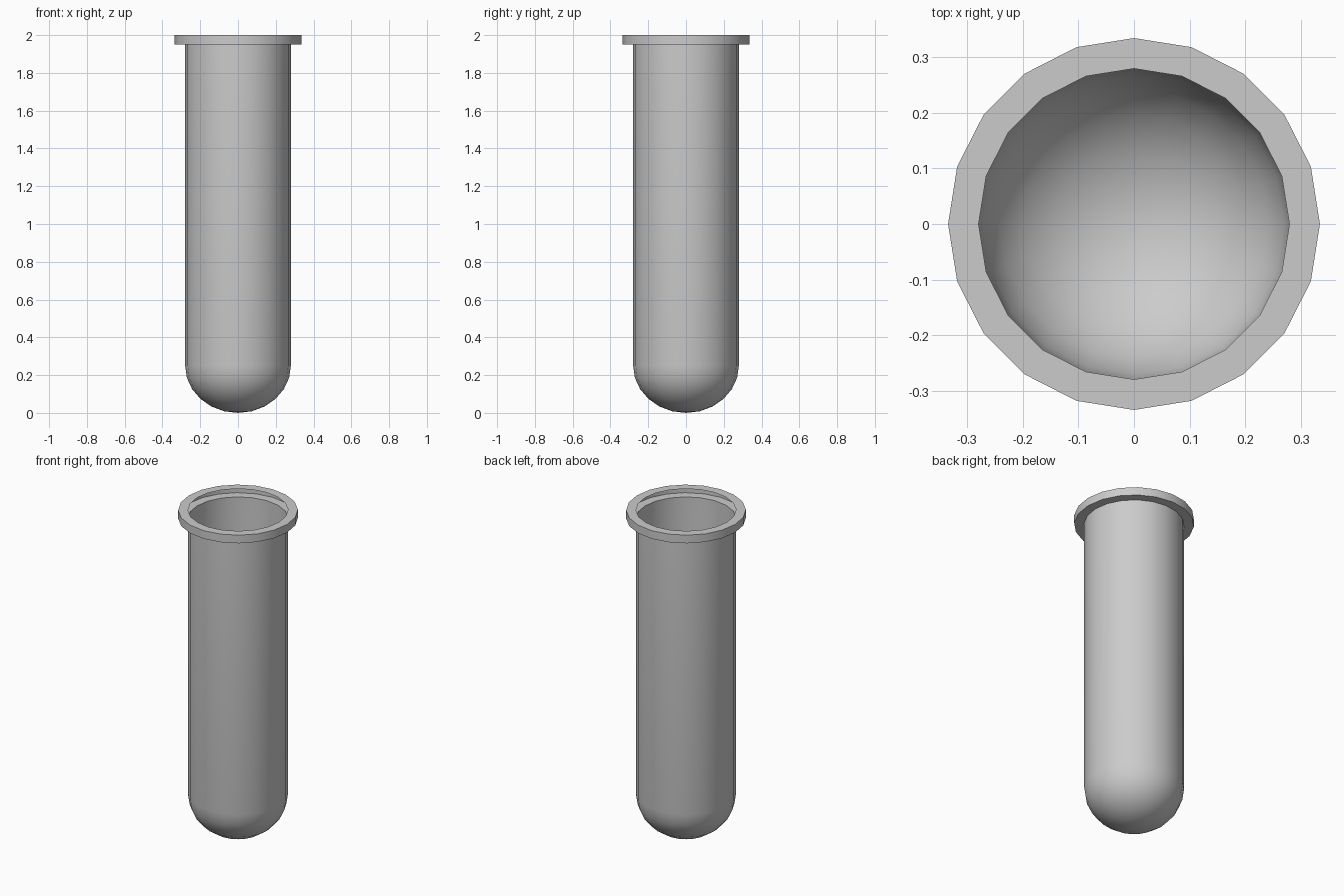
import bpy, bmesh, math

if "Cube" in bpy.data.objects:
    bpy.data.objects.remove(bpy.data.objects["Cube"])

SIDES = 20
R, RIM_R = 0.28, 0.335      # tube and rim radii
DOME_H, RINGS = 0.25, 6     # rounded bottom
RIM_Z, TOP = 1.95, 2.0

# Open single-wall profile from the bottom pole up to the rim's inner edge
profile = []
for i in range(1, RINGS + 1):
    a = math.pi / 2 * i / RINGS
    profile.append((R * math.sin(a), DOME_H * (1 - math.cos(a))))
profile += [(R, RIM_Z), (RIM_R, RIM_Z), (RIM_R, TOP), (R, TOP)]

bm = bmesh.new()


def ring(r, z):
    return [bm.verts.new((r * math.cos(2 * math.pi * k / SIDES),
                          r * math.sin(2 * math.pi * k / SIDES), z))
            for k in range(SIDES)]


rings = [ring(r, z) for r, z in profile]
pole = bm.verts.new((0, 0, 0))

# Bottom fan, then quads between neighbouring rings
for k in range(SIDES):
    n = (k + 1) % SIDES
    bm.faces.new((pole, rings[0][n], rings[0][k]))
    for lo, hi in zip(rings, rings[1:]):
        bm.faces.new((lo[k], lo[n], hi[n], hi[k]))

mesh = bpy.data.meshes.new("test_tube")
bm.to_mesh(mesh)
bm.free()
tube = bpy.data.objects.new("test_tube", mesh)
bpy.context.collection.objects.link(tube)

# Smooth body, crisp rim edges
bpy.context.view_layer.objects.active = tube
tube.select_set(True)
bpy.ops.object.shade_smooth_by_angle(angle=math.radians(35))
